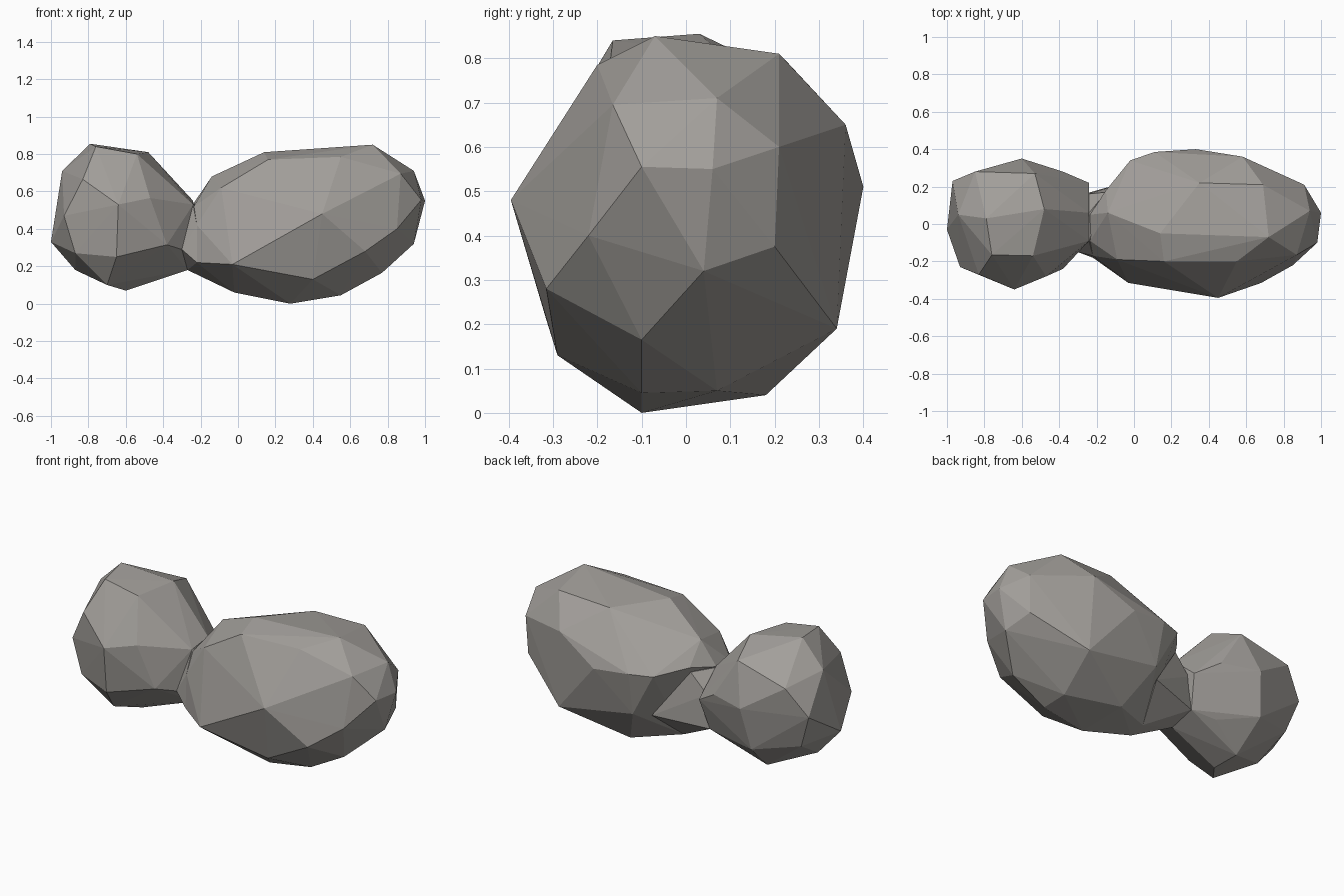
import bpy
import bmesh

# one stone colour
rock = bpy.data.materials.new("warm grey rock")
rock.diffuse_color = (0.36, 0.343, 0.322, 1.0)


def boulder(name, corners):
    """Faceted boulder: flat-sided skin stretched over its corner points."""
    bm = bmesh.new()
    for p in corners:
        bm.verts.new(p)
    res = bmesh.ops.convex_hull(bm, input=bm.verts[:])
    junk = {g for g in res["geom_interior"] + res["geom_unused"]
            if isinstance(g, bmesh.types.BMVert)}
    bmesh.ops.delete(bm, geom=list(junk), context='VERTS')
    bmesh.ops.recalc_face_normals(bm, faces=bm.faces[:])
    mesh = bpy.data.meshes.new(name)
    bm.to_mesh(mesh)
    bm.free()
    mesh.materials.append(rock)
    ob = bpy.data.objects.new(name, mesh)
    bpy.context.collection.objects.link(ob)
    return ob


# large elongated lobe
boulder("large_lobe", [
    # crown
    (0.14, -0.05, 0.81), (0.72, -0.07, 0.85), (0.69, 0.21, 0.81),
    (0.35, 0.22, 0.80), (0.16, -0.20, 0.77), (0.55, -0.20, 0.785),
    # outer end
    (0.94, 0.07, 0.71), (0.87, -0.165, 0.695), (1.0, 0.06, 0.55),
    (0.98, -0.10, 0.555), (0.91, 0.21, 0.60), (0.90, 0.20, 0.375),
    (0.94, 0.04, 0.32), (0.85, -0.22, 0.40),
    # front and back flanks
    (0.45, -0.395, 0.48), (0.68, -0.315, 0.28), (0.40, -0.29, 0.13),
    (-0.03, -0.315, 0.21), (0.33, 0.40, 0.51), (0.58, 0.36, 0.65),
    (0.11, 0.385, 0.53), (0.60, 0.34, 0.19), (0.12, 0.33, 0.27),
    # underside
    (0.28, -0.10, 0.0), (0.55, -0.10, 0.045), (0.55, 0.07, 0.05),
    (0.24, 0.18, 0.04), (0.77, -0.10, 0.165), (-0.02, -0.05, 0.06),
    (-0.02, 0.05, 0.08),
    # inner end, towards the neck
    (-0.14, 0.06, 0.68), (-0.09, -0.19, 0.62), (-0.22, -0.17, 0.42),
    (-0.22, -0.18, 0.22), (-0.02, 0.34, 0.53), (-0.15, 0.18, 0.56),
    (-0.235, 0.05, 0.54), (-0.235, -0.09, 0.52),
])

# small round lobe
boulder("small_lobe", [
    # crown
    (-0.79, 0.03, 0.855), (-0.48, 0.08, 0.81), (-0.76, -0.165, 0.84),
    (-0.54, -0.17, 0.80), (-0.53, 0.27, 0.74), (-0.85, 0.28, 0.66),
    # front flank
    (-0.64, -0.35, 0.53), (-0.47, -0.28, 0.565), (-0.83, -0.27, 0.665),
    (-0.93, -0.23, 0.47), (-0.87, -0.23, 0.27), (-0.65, -0.31, 0.25),
    (-0.38, -0.24, 0.315),
    # outer end and back flank
    (-0.94, 0.05, 0.71), (-1.0, -0.03, 0.33), (-0.97, 0.23, 0.50),
    (-0.60, 0.35, 0.50), (-0.38, 0.28, 0.50), (-0.90, 0.20, 0.30),
    (-0.64, 0.30, 0.25),
    # underside
    (-0.87, 0.0, 0.18), (-0.60, -0.04, 0.07), (-0.62, 0.12, 0.085),
    (-0.70, -0.17, 0.10), (-0.40, 0.0, 0.16), (-0.42, 0.19, 0.20),
    # inner end, towards the neck
    (-0.30, -0.15, 0.29), (-0.24, -0.09, 0.53), (-0.24, 0.06, 0.55),
    (-0.24, 0.22, 0.41), (-0.27, 0.16, 0.22), (-0.27, 0.0, 0.18),
])

# short neck joining the lobes
boulder("neck", [
    (-0.30, -0.15, 0.29), (-0.24, -0.09, 0.53), (-0.24, 0.06, 0.54),
    (-0.27, 0.16, 0.22), (-0.25, 0.16, 0.42), (-0.27, 0.0, 0.18),
    (-0.22, -0.17, 0.42), (-0.22, -0.18, 0.22), (-0.15, 0.17, 0.53),
    (0.05, 0.25, 0.25), (-0.02, 0.05, 0.08), (-0.02, -0.05, 0.06),
])
